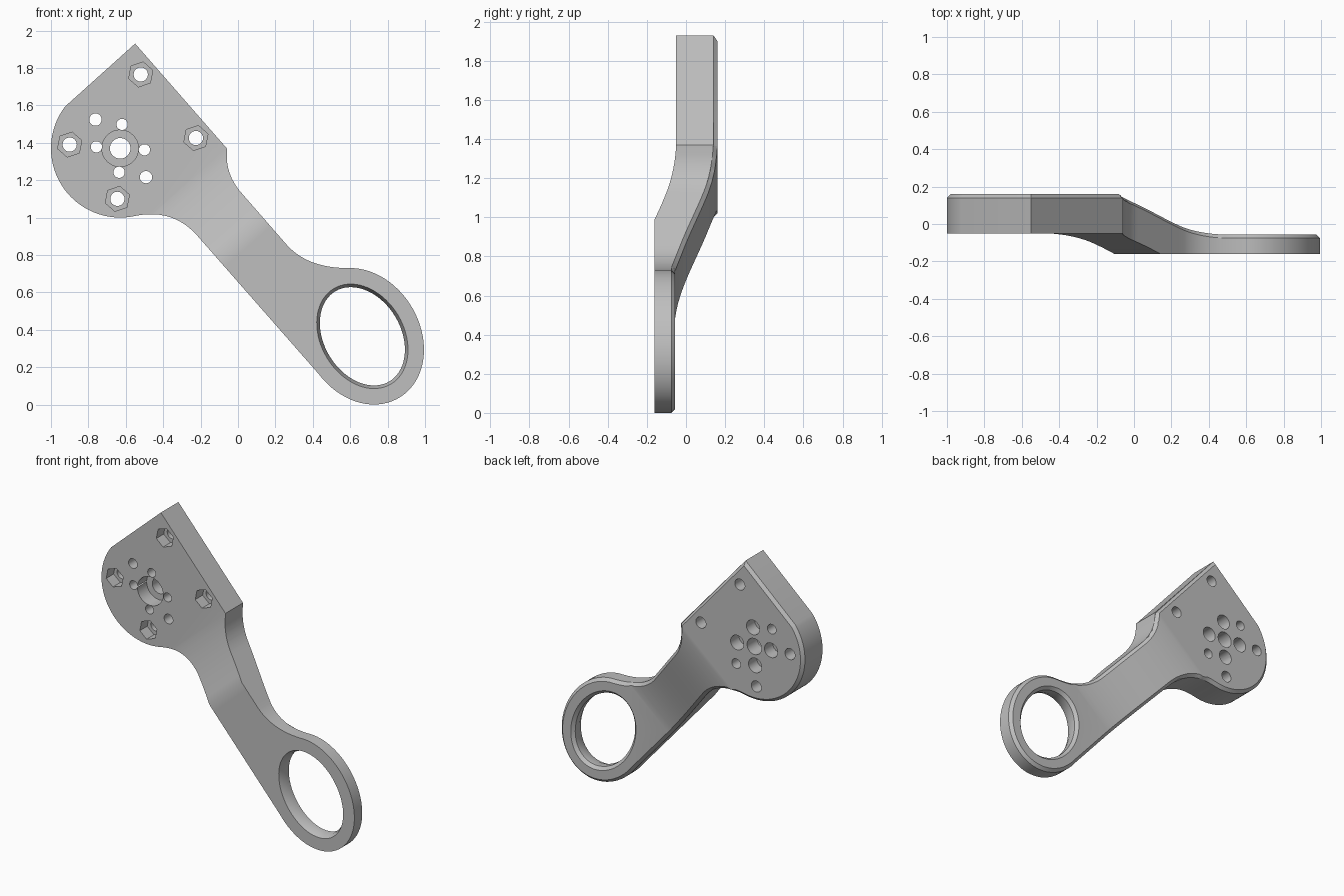
import bpy, bmesh, math
from mathutils import Vector, Matrix

cube = bpy.data.objects.get("Cube")
if cube:
    bpy.data.objects.remove(cube)

metal = bpy.data.materials.new("plain_grey")
metal.use_nodes = True
GREY = (0.52, 0.52, 0.52, 1)
metal.diffuse_color = GREY
metal.node_tree.nodes["Principled BSDF"].inputs["Base Color"].default_value = GREY

ARM = Vector((0.66, -0.75)).normalized()      # direction of the arm in x, z
HUB, HUB_R = Vector((-0.63, 1.37)), 0.37
RING = Vector((0.665, 0.365))
CHAMFER = 0.02


def bezier(a, c, b, n=12):
    a, c, b = Vector(a), Vector(c), Vector(b)
    return [a * (1 - t) ** 2 + c * 2 * t * (1 - t) + b * t * t
            for t in (i / n for i in range(n + 1))]


def ring_point(deg, offset):
    """Point on the tilted ellipse of the ring, pushed out by offset."""
    a, b = 0.298, 0.222
    m, n = Vector((0.515, -0.857)), Vector((0.857, 0.515))
    c, s = math.cos(math.radians(deg)), math.sin(math.radians(deg))
    normal = (m * c / a + n * s / b).normalized()
    return RING + m * a * c + n * b * s + normal * offset


def inset(points, d):
    """Mitred inset of a clockwise outline."""
    out = []
    for i, p in enumerate(points):
        e1 = (p - points[i - 1]).normalized()
        e2 = (points[(i + 1) % len(points)] - p).normalized()
        n1, n2 = Vector((e1.y, -e1.x)), Vector((e2.y, -e2.x))
        out.append(p + (n1 + n2) * d / (1 + n1.dot(n2)))
    return out


def loft(name, loops):
    """Closed solid through (y, outline) loops, capped at both ends."""
    bm = bmesh.new()
    rings = [[bm.verts.new((p.x, y, p.y)) for p in pts] for y, pts in loops]
    for lo, hi in zip(rings, rings[1:]):
        for i in range(len(lo)):
            bm.faces.new((lo[i - 1], lo[i], hi[i], hi[i - 1]))
    bm.faces.new(rings[0])
    bm.faces.new(rings[-1])
    bmesh.ops.recalc_face_normals(bm, faces=bm.faces)
    return finish(name, bm)


def finish(name, bm):
    mesh = bpy.data.meshes.new(name)
    bm.to_mesh(mesh)
    bm.free()
    mesh.materials.append(metal)
    obj = bpy.data.objects.new(name, mesh)
    bpy.context.collection.objects.link(obj)
    return obj


# Outline of plate, neck and ring, clockwise from the top corner
outline = [Vector((-0.55, 1.93)), Vector((-0.06, 1.37))]
outline += bezier((-0.06, 1.33), (-0.06, 1.22), (0.02, 1.13))
outline += bezier((0.26, 0.855), (0.37, 0.73), ring_point(158, 0.085))[:-1]
outline += [ring_point(158 - 5 * i, 0.085) for i in range(49)]
outline += bezier((-0.215, 0.9), (-0.345, 1.05), (-0.55, 1.009))[:-1]
for i in range(37):
    ang = math.radians(-77.5 - 3.875 * i)
    outline.append(HUB + HUB_R * Vector((math.cos(ang), math.sin(ang))))

bracket = loft("bracket", [(0, outline), (1, outline), (2, inset(outline, CHAMFER))])

# Slice across the neck, then bend both faces to the stepped side profile
S0, S_FRONT, S_BACK = -1.07, -0.65, -0.25
bm = bmesh.new()
bm.from_mesh(bracket.data)
cuts = [S0 + (S_FRONT - S0) * i / 8 for i in range(9)]
cuts += [S_FRONT + (S_BACK - S_FRONT) * i / 8 for i in range(1, 9)]
across = Vector((ARM.x, 0, ARM.y))
for s in cuts:
    bmesh.ops.bisect_plane(bm, geom=bm.verts[:] + bm.edges[:] + bm.faces[:],
                           plane_co=across * s, plane_no=across, dist=1e-5)
bmesh.ops.triangulate(bm, faces=[f for f in bm.faces if len(f.verts) > 4])


def along(s, end):
    return min(1, max(0, (s - S0) / (end - S0)))


for v in bm.verts:
    s = v.co.dot(across)
    t = along(s, S_BACK)
    back = 0.16 - 0.215 * (0.35 * t + 0.65 * t * t * (3 - 2 * t))
    front = -0.05 - 0.11 * along(s, S_FRONT) ** 1.4
    v.co.y = (front, back - CHAMFER, back)[round(v.co.y)]
bmesh.ops.recalc_face_normals(bm, faces=bm.faces)
bm.to_mesh(bracket.data)
bm.free()


def drill(x, z, r, y0, y1, sides=32, turn=0.0):
    """Round or hexagonal cutter along y."""
    bm = bmesh.new()
    place = (Matrix.Translation((x, (y0 + y1) / 2, z))
             @ Matrix.Rotation(-turn, 4, 'Y') @ Matrix.Rotation(math.pi / 2, 4, 'X'))
    bmesh.ops.create_cone(bm, cap_ends=True, segments=sides, radius1=r, radius2=r,
                          depth=y1 - y0, matrix=place)
    cutters.append(finish("cutter", bm))


cutters = []
# Ring bore with a bevelled lip on each side
bore = [(-0.18, 0.008), (-0.12, -0.017), (-0.075, -0.017), (-0.035, 0.023)]
cutters.append(loft("cutter", [(y, [ring_point(5 * i, o) for i in range(72)])
                               for y, o in bore]))
# Hub: wide front recess with a through hole
drill(HUB.x, HUB.y, 0.055, -0.2, 0.3)
drill(HUB.x, HUB.y, 0.098, -0.2, 0.05)
# Bolt holes with hexagonal nut pockets in front
for x, z in ((-0.52, 1.765), (-0.9, 1.39), (-0.225, 1.425), (-0.645, 1.1)):
    drill(x, z, 0.038, -0.2, 0.3)
    drill(x, z, 0.068, -0.2, 0.03, 6, math.radians(-11.2))
# Screw holes recessed from the back
for x, z in ((-0.62, 1.498), (-0.757, 1.378), (-0.5, 1.362), (-0.636, 1.242)):
    drill(x, z, 0.03, -0.2, 0.3)
    drill(x, z, 0.05, 0.07, 0.3)
# Plain pin holes
for x, z in ((-0.762, 1.524), (-0.492, 1.216)):
    drill(x, z, 0.033, -0.2, 0.3)

for c in cutters:
    c.hide_render = True
    mod = bracket.modifiers.new("cut", 'BOOLEAN')
    mod.operation, mod.solver, mod.object = 'DIFFERENCE', 'EXACT', c
graph = bpy.context.evaluated_depsgraph_get()
solid = bpy.data.meshes.new_from_object(bracket.evaluated_get(graph))
bracket.modifiers.clear()
bracket.data = solid
for c in cutters:
    bpy.data.objects.remove(c)
solid.materials.clear()
solid.materials.append(metal)
for f in solid.polygons:
    f.material_index = 0

bpy.ops.object.select_all(action='DESELECT')
bracket.select_set(True)
bpy.context.view_layer.objects.active = bracket
bpy.ops.object.shade_smooth_by_angle(angle=math.radians(25))
